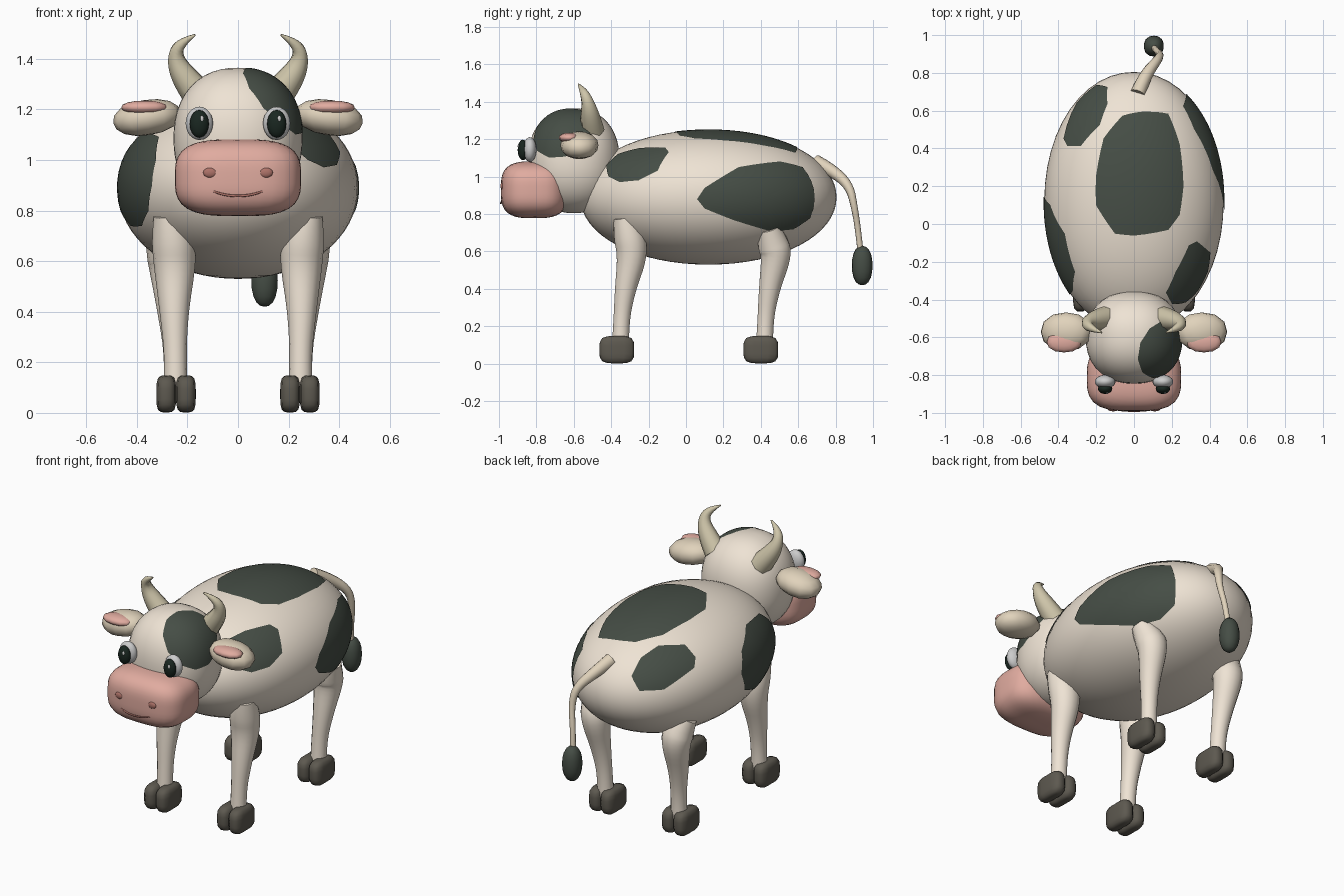
import bpy, bmesh, math
from mathutils import Vector, Matrix

if "Cube" in bpy.data.objects:
    bpy.data.objects.remove(bpy.data.objects["Cube"])


def material(name, rgb):
    m = bpy.data.materials.new(name)
    m.diffuse_color = (*rgb, 1)
    m.use_nodes = True
    m.node_tree.nodes["Principled BSDF"].inputs["Base Color"].default_value = m.diffuse_color
    return m


CREAM = material("cream", (0.86, 0.77, 0.66))
DARK = material("dark", (0.06, 0.075, 0.06))
PINK = material("pink", (0.75, 0.41, 0.35))
LIP = material("dark_pink", (0.42, 0.17, 0.14))
HORN = material("horn", (0.62, 0.56, 0.40))
EAR = material("ear", (0.75, 0.65, 0.50))
HOOF = material("hoof", (0.11, 0.10, 0.08))
WHITE = material("white", (0.9, 0.9, 0.88))
BLACK = material("black", (0.01, 0.02, 0.015))


def finish(name, bm, mat, smooth=True):
    bmesh.ops.recalc_face_normals(bm, faces=bm.faces[:])
    me = bpy.data.meshes.new(name)
    bm.to_mesh(me)
    bm.free()
    ob = bpy.data.objects.new(name, me)
    bpy.context.collection.objects.link(ob)
    me.materials.append(mat)
    for f in me.polygons:
        f.use_smooth = smooth
    return ob


def unit(v, p):
    """Push a direction onto the unit superellipsoid of power p."""
    return Vector(v) / sum(abs(a) ** p for a in v) ** (1 / p)


def blob(name, c, r, mat, p=2.0, seg=24, rings=14, tilt=0):
    bm = bmesh.new()
    bmesh.ops.create_uvsphere(bm, u_segments=seg, v_segments=rings, radius=1)
    rot = Matrix.Rotation(tilt, 3, 'Y')
    for v in bm.verts:
        u = unit(v.co, p)
        v.co = Vector(c) + rot @ Vector(a * b for a, b in zip(u, r))
    return finish(name, bm, mat)


def tube(name, pts, mat, sides=12):
    """Tapered tube through (x, y, z, radius) points."""
    cu = bpy.data.curves.new(name, 'CURVE')
    cu.dimensions = '3D'
    cu.bevel_depth = 1
    cu.bevel_resolution = max(0, sides // 2 - 2)
    cu.use_fill_caps = True
    cu.resolution_u = 4
    s = cu.splines.new('NURBS')
    s.points.add(len(pts) - 1)
    for q, (x, y, z, r) in zip(s.points, pts):
        q.co = (x, y, z, 1)
        q.radius = r
    s.order_u = 3
    s.use_endpoint_u = True
    cu.materials.append(mat)
    ob = bpy.data.objects.new(name, cu)
    bpy.context.collection.objects.link(ob)
    bpy.ops.object.select_all(action='DESELECT')
    ob.select_set(True)
    bpy.context.view_layer.objects.active = ob
    bpy.ops.object.convert(target='MESH')
    bpy.ops.object.shade_smooth_by_angle(angle=math.radians(50))


def patch(name, outline, c, r, p, lift=1.008, rings=8):
    """Coat spot lying on a superellipsoid; outline holds unit-space points."""
    n = len(outline)
    edge = [outline[i].lerp(outline[(i + 1) % n], k / 3) for i in range(n) for k in range(3)]
    mid = sum(edge, Vector()) / len(edge)
    bm = bmesh.new()

    def vert(q):
        u = unit(q, p) * lift
        return bm.verts.new(Vector(c) + Vector(a * b for a, b in zip(u, r)))
    hub = vert(mid)
    loops = [[vert(mid.lerp(e, k / rings)) for e in edge] for k in range(1, rings + 1)]
    m = len(edge)
    for i in range(m):
        j = (i + 1) % m
        bm.faces.new((hub, loops[0][i], loops[0][j]))
        for a, b in zip(loops, loops[1:]):
            bm.faces.new((a[i], b[i], b[j], a[j]))
    ob = finish(name, bm, DARK)
    # normals must face away from the body
    if ob.data.polygons[0].normal.dot(ob.data.vertices[0].co - Vector(c)) < 0:
        ob.data.flip_normals()


# Body
BC, BR, BP = (0, 0.12, 0.89), (0.475, 0.685, 0.36), 2.05
blob("body", BC, BR, CREAM, BP, 48, 32)


def body_spot(name, pts, axis, sign):
    """Project a 2D outline (y,z from the side or x,y from the top) on the body."""
    others = [i for i in range(3) if i != axis]
    out = []
    for q in pts:
        v = [0, 0, 0]
        for i, a in zip(others, q):
            v[i] = (a - BC[i]) / BR[i]
        v[axis] = sign * max(0, 1 - sum(abs(a) ** BP for a in v)) ** (1 / BP)
        out.append(Vector(v))
    patch(name, out, BC, BR, BP)


# Coat spots
body_spot("spot_right_rear", [(.06, .88), (.1, .94), (.28, 1.05), (.5, 1.08), (.62, 1.05), (.68, .93),
                              (.66, .78), (.57, .72), (.45, .71), (.25, .77), (.1, .83)], 0, 1)
body_spot("spot_right_front", [(-.42, 1.06), (-.41, 1.0), (-.35, .97), (-.25, .98), (-.15, 1.03),
                               (-.09, 1.13), (-.11, 1.155), (-.25, 1.15), (-.36, 1.12)], 0, 1)
body_spot("spot_top", [(.03, .59), (-.06, .57), (-.16, .45), (-.2, .25), (-.2, .1), (-.1, -.05), (0, -.06),
                       (.18, -.03), (.24, .05), (.26, .2), (.24, .42), (.18, .58), (.1, .59)], 2, 1)
body_spot("spot_left_rear", [(-.14, .72), (-.2, .73), (-.3, .64), (-.37, .45), (-.35, .41), (-.28, .41),
                             (-.18, .52), (-.14, .63)], 2, 1)
body_spot("spot_left_front", [(-.37, .9), (-.35, 1.0), (-.25, 1.09), (-.05, 1.11), (.1, 1.03), (.15, .92),
                              (.1, .8), (-.05, .74), (-.2, .74), (-.32, .8)], 0, -1)

# Head with one spot around the right eye and horn
HC, HR, HP = (0, -0.6, 1.085), (0.255, 0.245, 0.28), 2.25
blob("head", HC, HR, CREAM, HP, 36, 24)
n = Vector((.68, -.30, .66)).normalized()
a = n.orthogonal().normalized()
b = n.cross(a)
ring = [n * math.cos(.68) + (a * math.cos(t) + b * math.sin(t)) * math.sin(.68)
        for t in [i * math.tau / 11 for i in range(11)]]
patch("spot_head", ring, HC, HR, HP)

# Muzzle and mouth
blob("muzzle", (0, -0.812, 0.93), (0.25, 0.178, 0.152), PINK, 3.2, 36, 24)
tube("mouth", [(-.095, -.983, .876, .004), (-.06, -.988, .862, .005), (0, -.99, .857, .005),
               (.06, -.988, .862, .005), (.095, -.983, .876, .004)], LIP, 8)

for s, side in ((1, "right"), (-1, "left")):
    # Face details
    blob(f"nostril_{side}", (s * .11, -.982, .95), (.028, .01, .02), LIP, 2, 12, 8)
    blob(f"eye_{side}", (s * .153, -.835, 1.145), (.055, .036, .066), WHITE, 2, 18, 12)
    blob(f"pupil_{side}", (s * .153, -.872, 1.143), (.038, .028, .055), BLACK, 2, 16, 10)
    blob(f"eye_glint_{side}", (s * .153 + .01, -.894, 1.163), (.008, .006, .013), WHITE, 2, 8, 6)

    # Ears
    blob(f"ear_{side}", (s * .36, -.57, 1.168), (.135, .102, .07), EAR, 2.2, 12, 8, s * .15)
    blob(f"inner_ear_{side}", (s * .37, -.625, 1.208), (.092, .055, .027), PINK, 2.2, 12, 8)

    # Horns
    tube(f"horn_{side}", [(s * .15, -.50, 1.25, .065), (s * .21, -.51, 1.32, .055),
                          (s * .25, -.525, 1.40, .034), (s * .235, -.55, 1.46, .022),
                          (s * .17, -.575, 1.495, .004)], HORN, 8)

    # Legs and cloven hooves
    for dy, dx, dz, end in ((0, 0, 0, "front"), (.77, .02, -.06, "back")):
        tube(f"{end}_leg_{side}", [
            (s * .247, dy - .35, .10, .047), (s * .247, dy - .347, .22, .042),
            (s * (.253 + dx * .4), dy - .325, .40, .057), (s * (.25 + dx), dy - .285, .58, .083),
            (s * (.255 + dx), dy - .305, .70 + dz, .088), (s * (.275 + dx * 2), dy - .33, .79 + dz, .06)],
            CREAM, 14)
        for k, toe in ((-1, "inner"), (1, "outer")):
            blob(f"{end}_hoof_{toe}_{side}", (s * (.245 + k * .039), dy - .37, .075),
                 (.039, .093, .073), HOOF, 4, 16, 12)

# Tail and tuft
tube("tail", [(.02, .69, 1.08, .04), (.06, .79, 1.03, .034), (.13, .875, .95, .024),
              (.14, .90, .84, .018), (.115, .92, .72, .016), (.105, .935, .58, .016)], EAR, 10)
blob("tail_tuft", (.105, .942, .525), (.053, .055, .105), DARK, 2.3, 14, 10)
